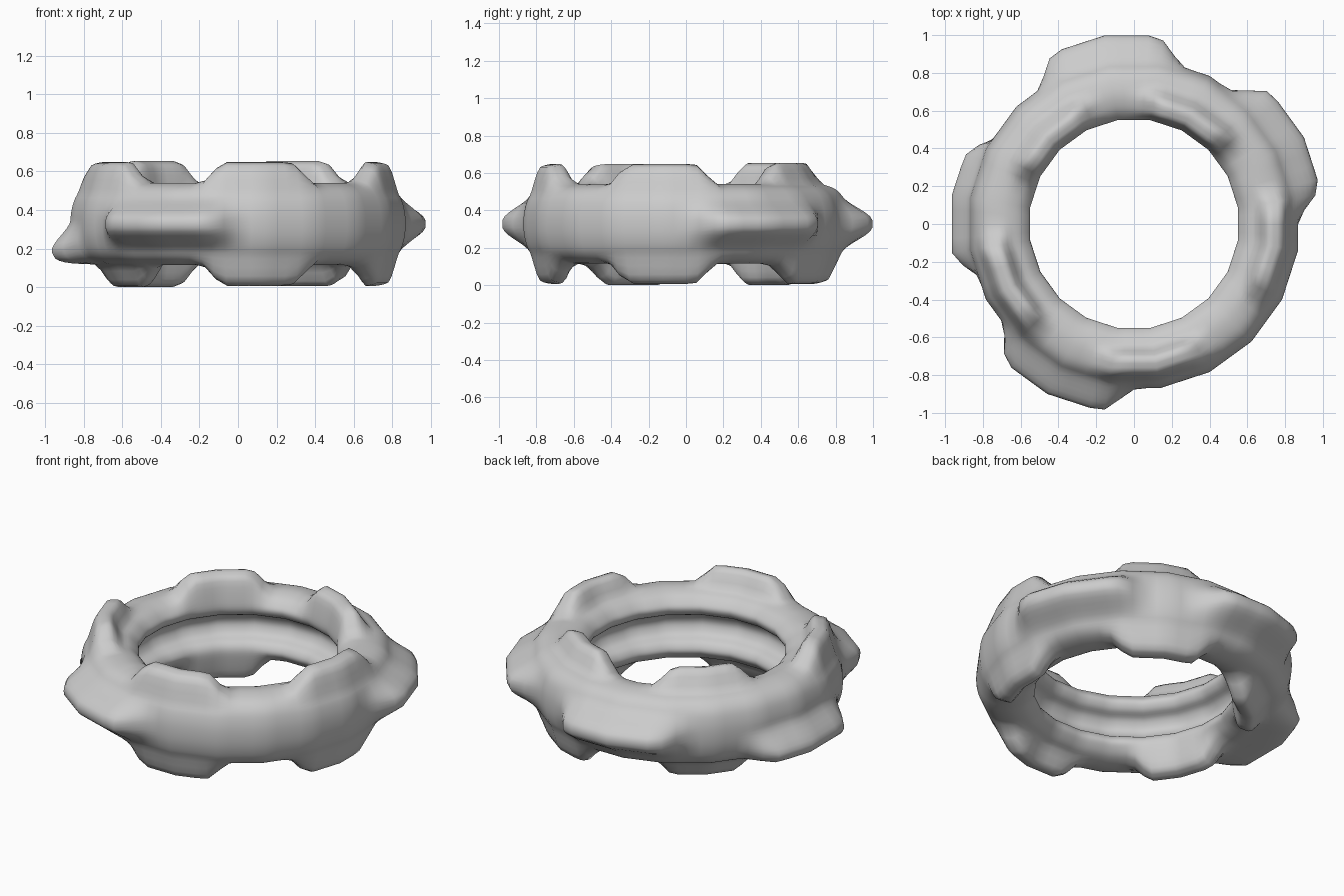
import bpy, bmesh, math
from mathutils import Vector

if "Cube" in bpy.data.objects:
    bpy.data.objects.remove(bpy.data.objects["Cube"])

SEG, SUB, ZC = 80, 4, 0.328

# Half cross-section (radius, height above mid-plane): tread, shoulder, lip, inner groove
half = [(.88, 0), (.872, .08), (.845, .15), (.79, .195), (.70, .213), (.62, .197),
        (.572, .160), (.557, .125), (.58, .085), (.635, .055), (.66, 0)]
ctrl = [Vector(p) for p in half + [(r, -z) for r, z in half[-2:0:-1]]]


def smooth_loop(pts):
    """Closed Catmull-Rom curve through the points."""
    out, n = [], len(pts)
    for i in range(n):
        a, b, c, d = (pts[(i + k) % n] for k in (-1, 0, 1, 2))
        for s in range(SUB):
            t = s / SUB
            out.append(0.5 * (2 * b + (c - a) * t + (2 * a - 5 * b + 4 * c - d) * t * t
                              + (3 * b - a - 3 * c + d) * t ** 3))
    return out


def fade(x, full, zero):
    """1 up to 'full', easing to 0 at 'zero'."""
    t = min(max((zero - x) / (zero - full), 0), 1)
    return t * t * (3 - 2 * t)


# Lumps: angle, section centre, push, flat half-angle, end half-angle, inner width, outer width
lumps = []
for ang, top_in, bottom_in in ((62, 1, 0), (134, 1, 1), (206, 0, 1), (278, 0, 0), (350, 0, 0)):
    for side, inward in ((1, top_in), (-1, bottom_in)):
        if inward:
            lumps.append((ang, (.635, .20 * side), (-.01, .118 * side), 14, 27, .03, .12))
        else:
            lumps.append((ang, (.755, .205 * side), (0, .11 * side), 13, 24, .03, .11))
for ang, z in ((28, 0), (99, 0), (244, 0)):
    lumps.append((ang, (.88, z), (.13, 0), 14, 28, .015, .15))
lumps.append((174, (.855, -.13), (.115, -.03), 15, 27, .015, .15))

profile = smooth_loop(ctrl)
bm = bmesh.new()
rings = []
for i in range(SEG):
    deg = 9 + i * 360 / SEG
    th = math.radians(deg)
    # Twenty straight sides around the ring
    off = math.radians((deg - 9) % 18 - 9)
    chord = math.cos(math.pi / 20) / math.cos(off)
    ring = []
    for p in profile:
        q = p.copy()
        for ang, c, push, a0, a1, w0, w1 in lumps:
            da = abs((deg - ang + 180) % 360 - 180)
            if da < a1:
                q += Vector(push) * fade(da, a0, a1) * fade((p - Vector(c)).length, w0, w1)
        r = q.x * chord
        ring.append(bm.verts.new((r * math.cos(th), r * math.sin(th), q.y + ZC)))
    rings.append(ring)

n = len(profile)
for i in range(SEG):
    a, b = rings[i], rings[(i + 1) % SEG]
    for j in range(n):
        k = (j + 1) % n
        f = bm.faces.new((a[j], b[j], b[k], a[k]))
        f.smooth = True
bmesh.ops.recalc_face_normals(bm, faces=bm.faces)

mesh = bpy.data.meshes.new("lumpy_ring")
bm.to_mesh(mesh)
bm.free()
bpy.context.collection.objects.link(bpy.data.objects.new("lumpy_ring", mesh))
